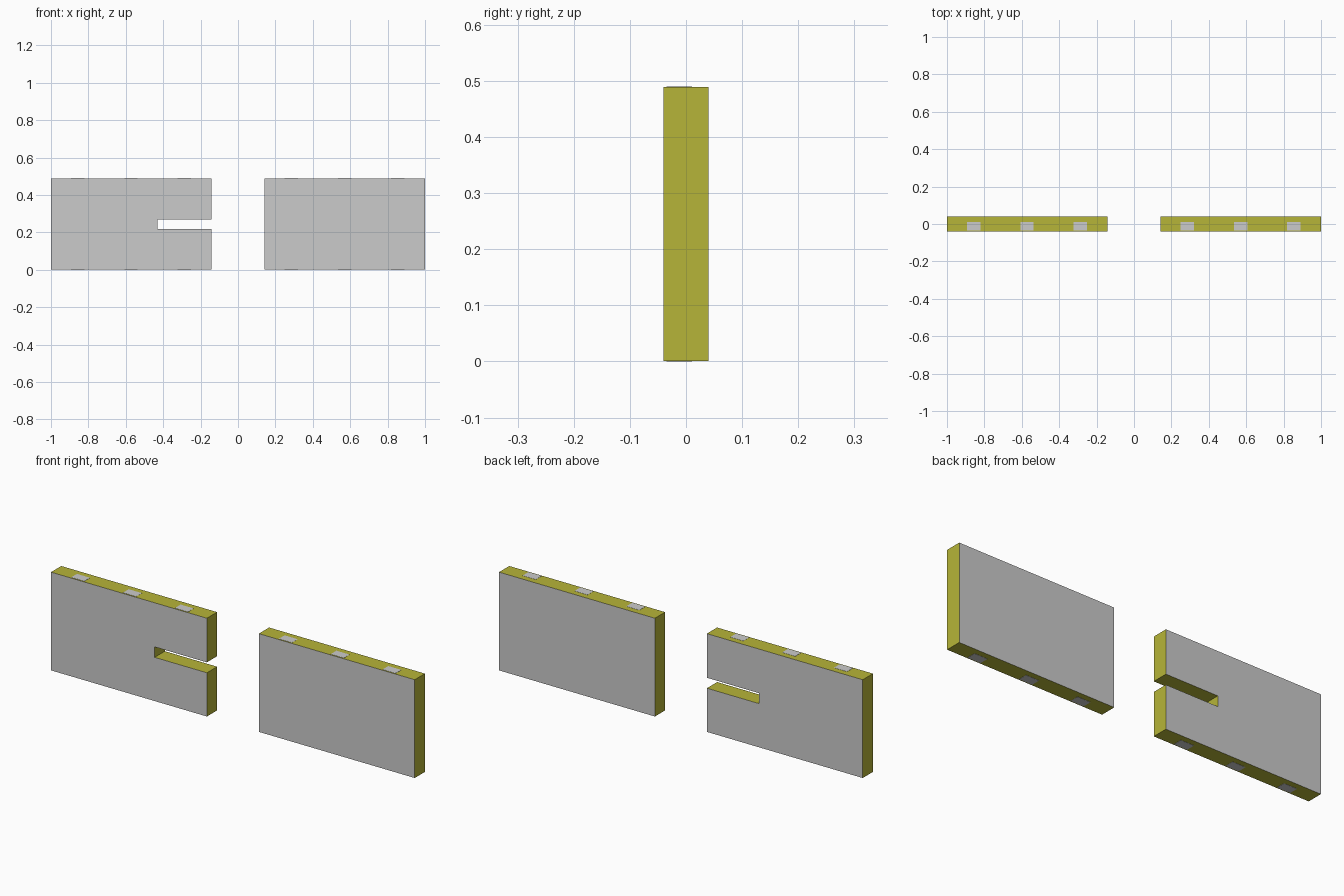
import bpy, bmesh

if "Cube" in bpy.data.objects:
    bpy.data.objects.remove(bpy.data.objects["Cube"])

HALF_Y, TOP, LIFT = 0.04, 0.49, 0.0008


def material(name, color):
    m = bpy.data.materials.new(name)
    m.diffuse_color = color
    m.use_nodes = True
    m.node_tree.nodes["Principled BSDF"].inputs["Base Color"].default_value = m.diffuse_color
    return m


olive = material("olive_edge", (0.47, 0.46, 0.04, 1))
grey = material("grey_face", (0.8, 0.8, 0.8, 1))


def finish(bm, name, mats):
    bmesh.ops.recalc_face_normals(bm, faces=bm.faces)
    me = bpy.data.meshes.new(name)
    bm.to_mesh(me)
    bm.free()
    for m in mats:
        me.materials.append(m)
    obj = bpy.data.objects.new(name, me)
    bpy.context.collection.objects.link(obj)
    return obj


def panel(name, outline):
    """Extrude an x-z outline through y; grey faces, olive edges."""
    bm = bmesh.new()
    face = bm.faces.new([bm.verts.new((x, -HALF_Y, z)) for x, z in outline])
    ext = bmesh.ops.extrude_face_region(bm, geom=[face], use_keep_orig=True)
    moved = [g for g in ext["geom"] if isinstance(g, bmesh.types.BMVert)]
    bmesh.ops.translate(bm, verts=moved, vec=(0, 2 * HALF_Y, 0))
    bm.normal_update()
    for f in bm.faces:
        f.material_index = 1 if abs(f.normal.y) > 0.5 else 0
    return finish(bm, name, (olive, grey))


def inlay(name, x, z):
    """Thin grey rectangle set into a top or bottom edge."""
    bm = bmesh.new()
    bmesh.ops.create_cube(bm, size=1)
    for v in bm.verts:
        v.co = (x + v.co.x * 0.072, -0.012 + v.co.y * 0.045, z + v.co.z * 2 * LIFT)
    return finish(bm, name, (grey,))


# Panels: the left one has a slot open towards the gap
lo, hi = LIFT, TOP - LIFT
panel("left_panel", [(-1, lo), (-0.143, lo), (-0.143, 0.218), (-0.43, 0.218),
                     (-0.43, 0.27), (-0.143, 0.27), (-0.143, hi), (-1, hi)])
panel("right_panel", [(0.143, lo), (1, lo), (1, hi), (0.143, hi)])

# Three inlays along the top and bottom edge of each panel
for side, cx in (("left", -0.572), ("right", 0.57)):
    for i in range(3):
        for edge, z in (("top", hi), ("bottom", lo)):
            inlay(f"{side}_{edge}_inlay_{i + 1}", cx + (i - 1) * 0.285, z)
